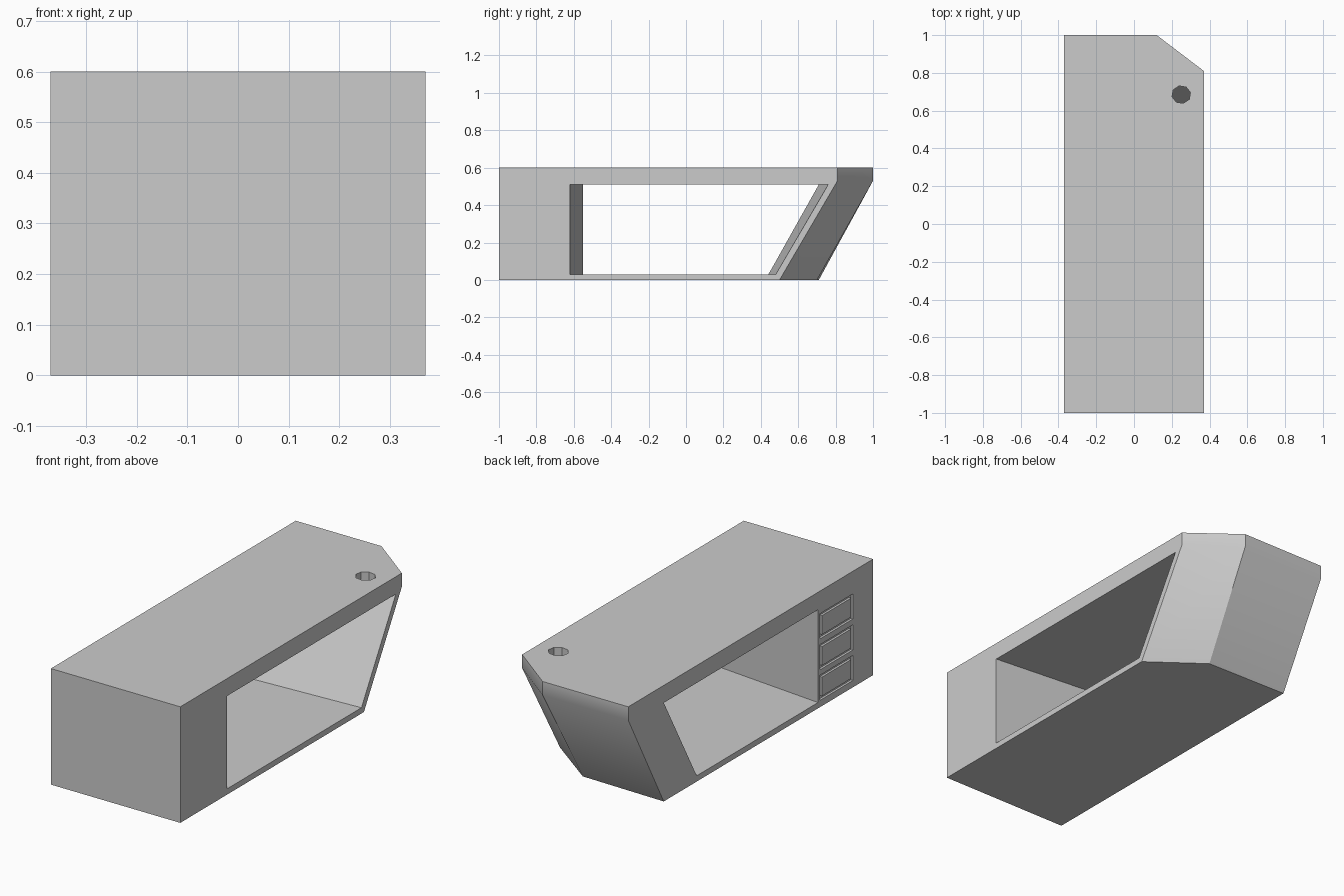
import bpy, bmesh
from math import cos, sin, tau

if "Cube" in bpy.data.objects:
    bpy.data.objects.remove(bpy.data.objects["Cube"])


def loft(name, rings):
    """Closed solid from matching rings of points."""
    bm = bmesh.new()
    vs = [[bm.verts.new(p) for p in ring] for ring in rings]
    for a, b in zip(vs, vs[1:]):
        for i in range(len(a)):
            j = (i + 1) % len(a)
            bm.faces.new((a[i], a[j], b[j], b[i]))
    bm.faces.new(vs[0][::-1])
    bm.faces.new(vs[-1])
    bmesh.ops.recalc_face_normals(bm, faces=bm.faces)
    mesh = bpy.data.meshes.new(name)
    bm.to_mesh(mesh)
    bm.free()
    obj = bpy.data.objects.new(name, mesh)
    bpy.context.collection.objects.link(obj)
    return obj


def box(name, x0, x1, y0, y1, z0, z1):
    ring = [(x0, y0), (x1, y0), (x1, y1), (x0, y1)]
    return loft(name, [[(x, y, z) for x, y in ring] for z in (z0, z1)])


def cut(target, cutter):
    cutter.hide_render = True
    mod = target.modifiers.new("cut", 'BOOLEAN')
    mod.operation = 'DIFFERENCE'
    mod.solver = 'EXACT'
    mod.object = cutter
    bpy.context.view_layer.objects.active = target
    bpy.ops.object.modifier_apply(modifier=mod.name)
    bpy.data.objects.remove(cutter)


W = 0.37

# Desk body: clipped back corner, raked back end with an upright lip
top = [(-W, -1), (W, -1), (W, 0.81), (0.12, 1), (-W, 1)]
base = [(-W, -1), (W, -1), (W, 0.50), (0.10, 0.70), (-W, 0.71)]
desk = loft("desk_body", [[(x, y, 0) for x, y in base],
                          [(x, y, 0.53) for x, y in top],
                          [(x, y, 0.60) for x, y in top]])

# Knee space through the desk: section on the left and right sides, extended past both
left = [(-0.55, 0.03), (0.44, 0.03), (0.71, 0.51), (-0.55, 0.51)]
right = [(-0.62, 0.03), (0.48, 0.03), (0.76, 0.51), (-0.62, 0.51)]
rings = []
for x in (-0.45, 0.45):
    t = (x + W) / (2 * W)
    rings.append([(x, a[0] + (b[0] - a[0]) * t, a[1]) for a, b in zip(left, right)])
cut(desk, loft("knee_cutter", rings))

# Cable hole through the top
rings = [[(0.25 + 0.05 * cos(tau * (i + 0.3) / 8), 0.685 + 0.047 * sin(tau * (i + 0.3) / 8), z)
          for i in range(8)] for z in (0.48, 0.65)]
cut(desk, loft("hole_cutter", rings))

# Three drawers set in recesses on the left side
y0, y1, gap = -0.837, -0.567, 0.016
for n, z0 in enumerate((0.035, 0.193, 0.353)):
    z1 = z0 + 0.13
    cut(desk, box("recess_cutter", -0.5, -W + 0.012, y0, y1, z0, z1))
    box(f"drawer_{n + 1}", -W, -W + 0.014, y0 + gap, y1 - gap, z0 + gap, z1 - gap)

# Soften only the shallow bend below the back lip
bpy.ops.object.select_all(action='DESELECT')
desk.select_set(True)
bpy.context.view_layer.objects.active = desk
bpy.ops.object.shade_smooth_by_angle(angle=0.5236)
